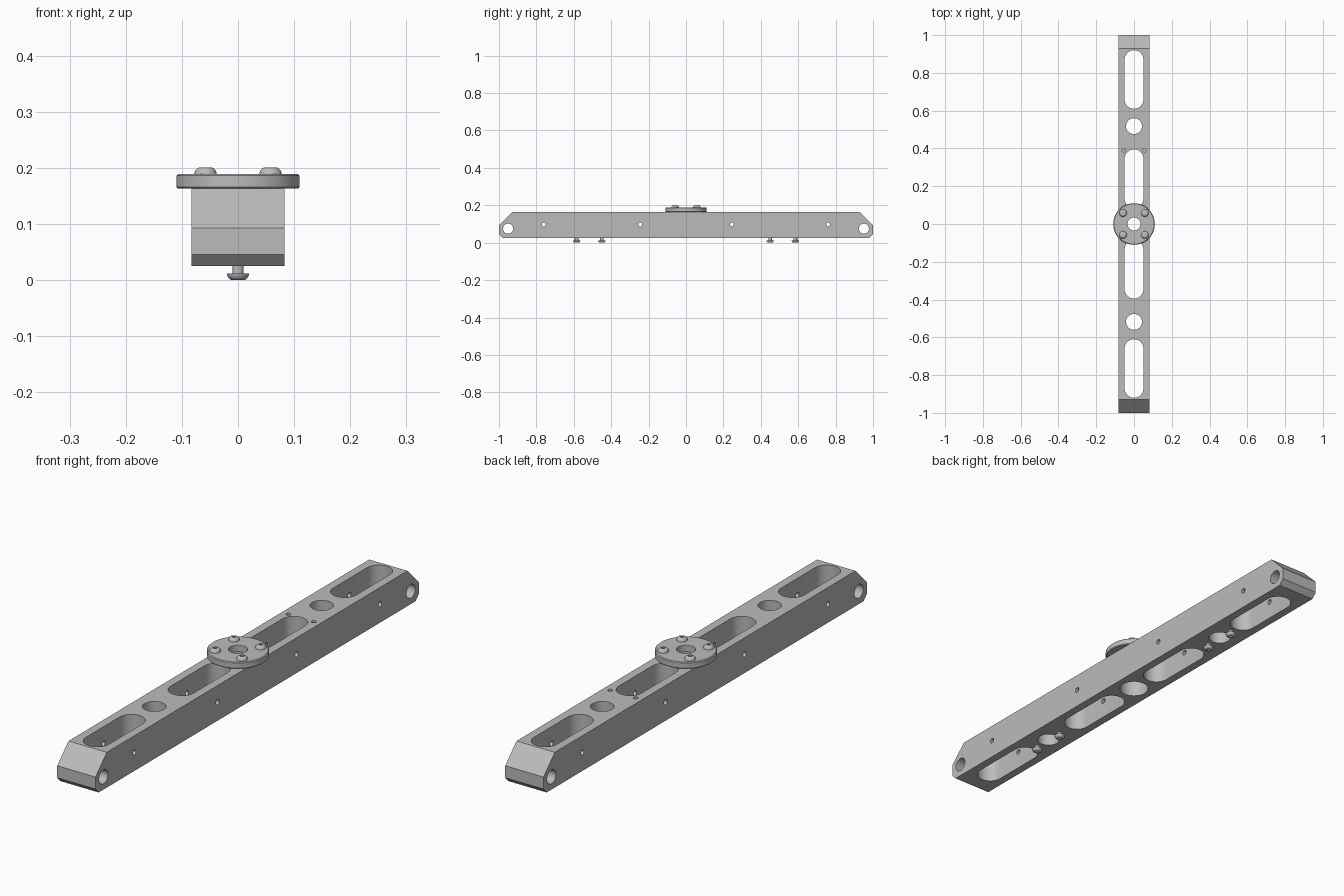
import bpy, bmesh, math
from mathutils import Matrix, Vector

old = bpy.data.objects.get("Cube")
if old:
    bpy.data.objects.remove(old, do_unlink=True)

metal = bpy.data.materials.new("grey metal")
metal.use_nodes = True
grey = (0.5, 0.5, 0.5, 1)
metal.diffuse_color = grey
metal.node_tree.nodes["Principled BSDF"].inputs["Base Color"].default_value = grey

BOTTOM, TOP, HALF_W = 0.025, 0.163, 0.083


def make(name, bm):
    bmesh.ops.recalc_face_normals(bm, faces=bm.faces)
    mesh = bpy.data.meshes.new(name)
    bm.to_mesh(mesh)
    bm.free()
    ob = bpy.data.objects.new(name, mesh)
    bpy.context.collection.objects.link(ob)
    mesh.materials.append(metal)
    return ob


def activate(ob):
    bpy.ops.object.select_all(action='DESELECT')
    ob.select_set(True)
    bpy.context.view_layer.objects.active = ob


def smooth(ob):
    activate(ob)
    bpy.ops.object.shade_smooth_by_angle(angle=math.radians(30))


def prism(bm, points, direction):
    face = bm.faces.new([bm.verts.new(p) for p in points])
    ext = bmesh.ops.extrude_face_region(bm, geom=[face])
    verts = [g for g in ext["geom"] if isinstance(g, bmesh.types.BMVert)]
    bmesh.ops.translate(bm, verts=verts, vec=direction)


def slot(bm, x, y, r, straight, z0=-0.1, z1=0.3, n=48):
    # Upright round or stadium-shaped cutter
    pts = []
    for i in range(n):
        a = 2 * math.pi * (i + 0.5) / n
        shift = math.copysign(straight, math.sin(a))
        pts.append((x + r * math.cos(a), y + shift + r * math.sin(a), z0))
    prism(bm, pts, (0, 0, z1 - z0))


def cross_hole(bm, y, z, r, n=32):
    pts = [(-0.2, y + r * math.cos(2 * math.pi * i / n),
            z + r * math.sin(2 * math.pi * i / n)) for i in range(n)]
    prism(bm, pts, (0.4, 0, 0))


def cut(ob, bm):
    cutter = make("cutter", bm)
    cutter.hide_render = True
    mod = ob.modifiers.new("cut", 'BOOLEAN')
    mod.operation, mod.solver, mod.object = 'DIFFERENCE', 'EXACT', cutter
    activate(ob)
    bpy.ops.object.modifier_apply(modifier=mod.name)
    bpy.data.objects.remove(cutter, do_unlink=True)


def lathe(name, profile, steps=48, loc=(0, 0, 0), flip=False):
    # Spin an (r, z) profile; points on the axis merge
    bm = bmesh.new()
    verts = [bm.verts.new((r, 0, z)) for r, z in profile]
    edges = [bm.edges.new(p) for p in zip(verts, verts[1:])]
    bmesh.ops.spin(bm, geom=verts + edges, cent=(0, 0, 0), axis=(0, 0, 1),
                   angle=2 * math.pi, steps=steps)
    bmesh.ops.remove_doubles(bm, verts=bm.verts, dist=1e-5)
    if flip:
        bmesh.ops.rotate(bm, verts=bm.verts, matrix=Matrix.Rotation(math.pi, 3, 'X'))
    bmesh.ops.translate(bm, verts=bm.verts, vec=Vector(loc))
    ob = make(name, bm)
    smooth(ob)
    return ob


# Beam with chamfered ends
bm = bmesh.new()
half = [(0.98, BOTTOM), (1.0, 0.046), (1.0, 0.093), (0.93, TOP)]
outline = half + [(-y, z) for y, z in reversed(half)]
prism(bm, [(-HALF_W, y, z) for y, z in outline], (2 * HALF_W, 0, 0))
beam = make("beam", bm)

# Upright slots and holes
bm = bmesh.new()
slot(bm, 0, 0, 0.055, 0)
for s in (-1, 1):
    slot(bm, 0, s * 0.24, 0.05, 0.105)
    slot(bm, 0, s * 0.765, 0.05, 0.105)
    slot(bm, 0, s * 0.518, 0.042, 0)
    slot(bm, s * 0.055, 0.39, 0.009, 0, z0=0.11, n=24)
cut(beam, bm)

# Cross holes
bm = bmesh.new()
for s in (-1, 1):
    cross_hole(bm, s * 0.951, 0.075, 0.027)
    cross_hole(bm, s * 0.76, 0.097, 0.01)
    cross_hole(bm, s * 0.245, 0.097, 0.01)
cut(beam, bm)
smooth(beam)

# Round mounting flange
lathe("flange", [(0.034, TOP), (0.107, TOP), (0.11, 0.166), (0.11, 0.186),
                 (0.107, 0.189), (0.034, 0.189), (0.034, TOP)], 64)

# Button-head screws with hexagonal sockets, base of head at local z = 0
head = [(0, -0.013), (0.01, -0.013), (0.01, 0), (0.02, 0), (0.0195, 0.003),
        (0.0175, 0.007), (0.015, 0.01), (0.011, 0.012), (0, 0.012)]


def screw(name, loc, flip):
    ob = lathe(name, head, 24, loc, flip)
    bm = bmesh.new()
    d = -1 if flip else 1
    x, y, z = loc
    slot(bm, x, y, 0.007, 0, *sorted((z + d * 0.005, z + d * 0.03)), n=6)
    cut(ob, bm)
    smooth(ob)


for x in (-0.058, 0.058):
    for y in (-0.058, 0.058):
        screw("flange_screw", (x, y, 0.189), False)
for y in (-0.585, -0.45, 0.45, 0.585):
    screw("underside_screw", (0, y, 0.012), True)
